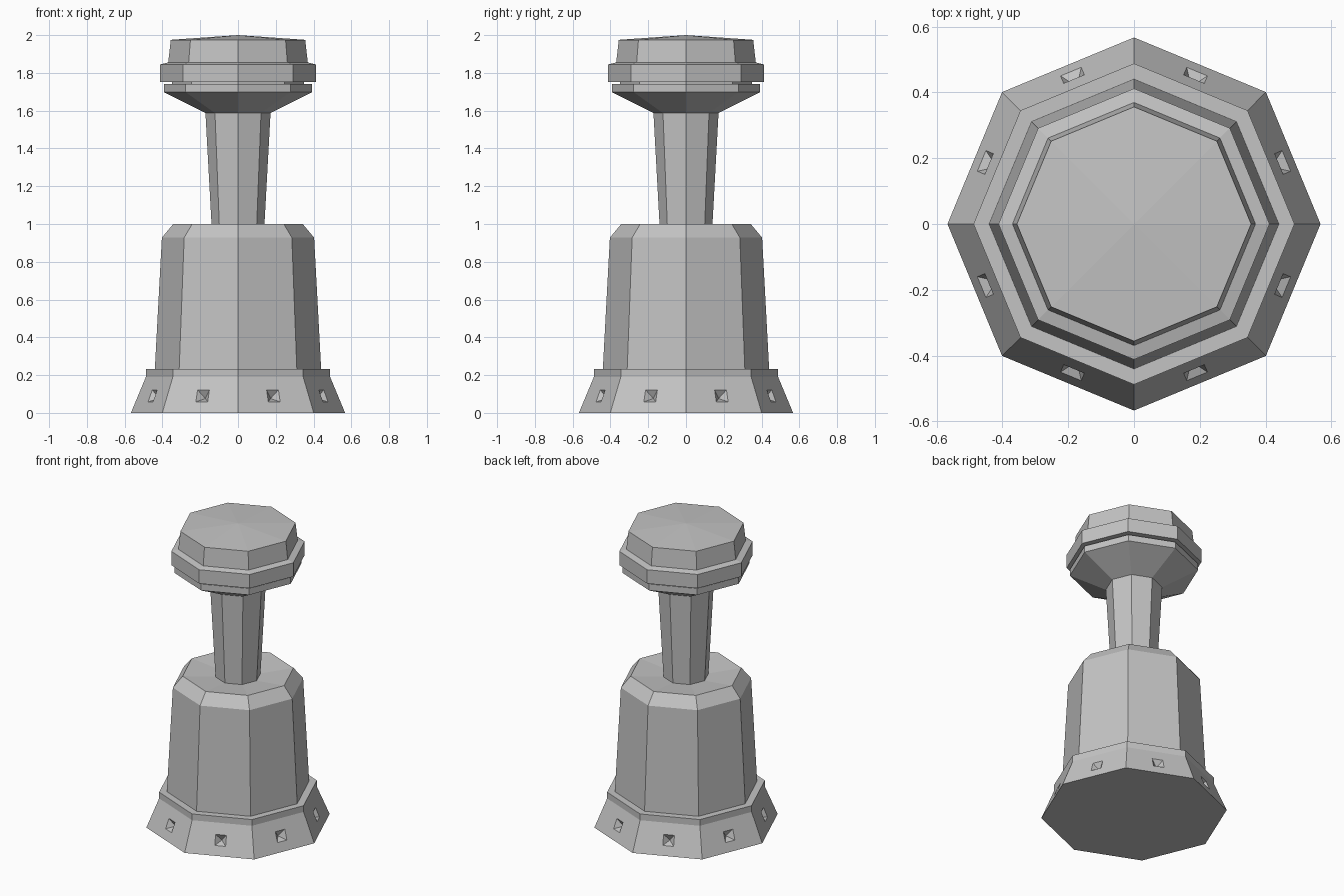
import bpy
import bmesh
import math
from mathutils import Vector

cube = bpy.data.objects.get("Cube")
if cube:
    bpy.data.objects.remove(cube, do_unlink=True)

SIDES = 8

# Single plain grey
grey = bpy.data.materials.new("plain_grey")
grey.use_nodes = True
colour = (0.55, 0.55, 0.55, 1)
grey.diffuse_color = colour
grey.node_tree.nodes["Principled BSDF"].inputs["Base Color"].default_value = colour


def turned(name, profile, detail=None):
    """Octagonal turning from (radius, height) points, bottom to top; radius 0 is a tip."""
    bm = bmesh.new()
    rings = []
    for r, z in profile:
        if r == 0:
            rings.append([bm.verts.new((0, 0, z))] * SIDES)
        else:
            angles = [math.tau * i / SIDES for i in range(SIDES)]
            rings.append([bm.verts.new((r * math.cos(a), r * math.sin(a), z)) for a in angles])
    rows = []
    for low, high in zip(rings, rings[1:]):
        row = []
        for i in range(SIDES):
            j = (i + 1) % SIDES
            corners = list(dict.fromkeys((low[i], low[j], high[j], high[i])))
            row.append(bm.faces.new(corners))
        rows.append(row)
    if profile[0][0]:
        bm.faces.new(rings[0][::-1])
    if profile[-1][0]:
        bm.faces.new(rings[-1])
    bm.normal_update()
    if detail:
        detail(bm, rows)
    bmesh.ops.recalc_face_normals(bm, faces=bm.faces[:])
    mesh = bpy.data.meshes.new(name)
    bm.to_mesh(mesh)
    bm.free()
    mesh.materials.append(grey)
    obj = bpy.data.objects.new(name, mesh)
    bpy.context.scene.collection.objects.link(obj)
    return obj


def notches(bm, rows):
    """Cut a small pyramid-shaped hollow into each sloping face of the foot."""
    half, depth = 0.034, 0.04
    for face in rows[0]:
        normal = face.normal.copy()
        side = Vector((0, 0, 1)).cross(normal).normalized()
        up = normal.cross(side)
        centre = face.calc_center_median() - up * 0.005
        bmesh.ops.inset_individual(bm, faces=[face], thickness=0.03)
        for v in face.verts:
            offset = v.co - centre
            v.co = (centre + side * math.copysign(half, offset.dot(side))
                    + up * math.copysign(half, offset.dot(up)))
        tip = bmesh.ops.poke(bm, faces=[face])["verts"][0]
        tip.co = centre - normal * depth


# Flared foot with hollows
turned("foot", [(0.567, 0), (0.488, 0.19), (0.488, 0.232)], notches)

# Tapered body with a chamfered shoulder and slightly dished top
turned("body", [(0.442, 0.2), (0.403, 0.928), (0.343, 1.0), (0.1, 0.975), (0, 0.975)])

# Stem widening upward
turned("stem", [(0.138, 0.96), (0.173, 1.6)])

# Head: bowl, narrow spacer, rim and shallow cap
turned("head_bowl", [(0.17, 1.586), (0.392, 1.698), (0.392, 1.741)])
turned("head_spacer", [(0.35, 1.73), (0.35, 1.76)])
turned("head_rim", [(0.412, 1.752), (0.412, 1.845), (0.37, 1.855)])
turned("head_cap", [(0.37, 1.85), (0.356, 1.975), (0, 2.0)])
